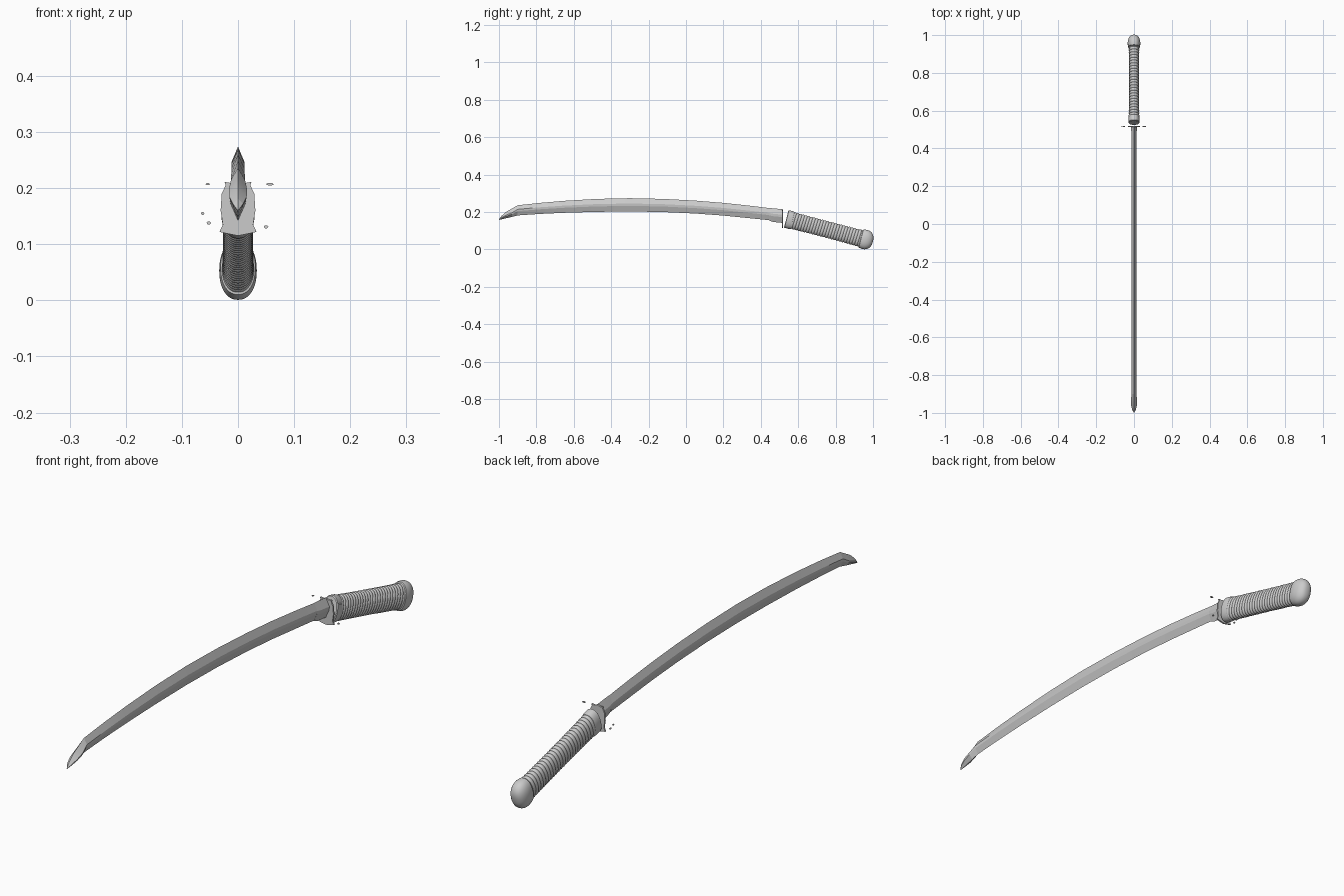
import bpy, bmesh, math
from mathutils import Vector

if "Cube" in bpy.data.objects:
    bpy.data.objects.remove(bpy.data.objects["Cube"])

TILT = math.radians(14.7)
AXIS = Vector((0, math.cos(TILT), -math.sin(TILT)))
UP = Vector((0, math.sin(TILT), math.cos(TILT)))
GRIP_START = Vector((0, 0.536, 0.1635))


def loft(name, rings, angle=30):
    """Skin a list of equal-length rings and cap both ends."""
    bm = bmesh.new()
    rows = [[bm.verts.new(p) for p in ring] for ring in rings]
    n = len(rows[0])
    for a, b in zip(rows, rows[1:]):
        for i in range(n):
            j = (i + 1) % n
            bm.faces.new((a[i], a[j], b[j], b[i]))
    bm.faces.new(rows[0])
    bm.faces.new(rows[-1])
    bmesh.ops.remove_doubles(bm, verts=bm.verts, dist=1e-5)
    bmesh.ops.recalc_face_normals(bm, faces=bm.faces)
    mesh = bpy.data.meshes.new(name)
    bm.to_mesh(mesh)
    bm.free()
    obj = bpy.data.objects.new(name, mesh)
    bpy.context.collection.objects.link(obj)
    bpy.ops.object.select_all(action='DESELECT')
    obj.select_set(True)
    bpy.context.view_layer.objects.active = obj
    bpy.ops.object.shade_smooth_by_angle(angle=math.radians(angle))
    return obj


def blade_ring(y, top, bottom, w, hi=0.6, lo=0.42):
    h = top - bottom
    return [Vector((x, y, bottom + h * t)) for x, t in
            ((0, 1), (w, hi), (w * 0.9, lo), (0, 0), (-w * 0.9, lo), (-w, hi))]


def oval(s, w, h, n=40, skew=0.0):
    """Oval section across the grip axis at distance s."""
    ring = []
    for i in range(n):
        a = 2 * math.pi * i / n
        c, d = math.cos(a), math.sin(a)
        ring.append(GRIP_START + AXIS * (s + skew * d)
                    + UP * (h * math.copysign(abs(d) ** 0.9, d))
                    + Vector((w * math.copysign(abs(c) ** 0.9, c), 0, 0)))
    return ring


# curved blade: y, spine height, edge height, half width
stations = [(-0.90, 0.236, 0.182, 0.0125), (-0.78, 0.249, 0.190, 0.012),
            (-0.65, 0.260, 0.196, 0.012), (-0.48, 0.270, 0.201, 0.012),
            (-0.30, 0.274, 0.203, 0.012), (-0.12, 0.270, 0.200, 0.012),
            (0.05, 0.261, 0.192, 0.012), (0.20, 0.249, 0.181, 0.012),
            (0.34, 0.234, 0.167, 0.012), (0.43, 0.223, 0.158, 0.012),
            (0.515, 0.211, 0.147, 0.012)]
tip = [blade_ring(-1.0, 0.162, 0.158, 0.0005),
       blade_ring(-0.985, 0.181, 0.161, 0.009, 0.55, 0.35),
       blade_ring(-0.96, 0.202, 0.167, 0.0155, 0.5, 0.3),
       blade_ring(-0.93, 0.219, 0.174, 0.0165, 0.5, 0.32)]
loft("blade", tip + [blade_ring(*s) for s in stations], 12)

# blade collar next to the guard
loft("blade_collar", [blade_ring(0.445, 0.221, 0.155, 0.012),
                      blade_ring(0.465, 0.220, 0.147, 0.014),
                      blade_ring(0.515, 0.215, 0.142, 0.015)], 12)

# thin remnant of the guard plate, with four ragged corners
outline = [(0, .213), (.012, .209), (.024, .211), (.022, .205), (.029, .19),
           (.031, .16), (.027, .135), (.033, .122), (.02, .119), (0, .115)]
outline += [(-x, z) for x, z in outline[-2:0:-1]]
loft("guard", [[Vector((x, y, z)) for x, z in outline] for y in (0.513, 0.519)])

# loose guard chips around the plate
chips = [(-.054, .207, .004, .002), (.057, .207, .007, .0025),
         (-.063, .155, .003, .003), (-.052, .138, .004, .003),
         (.05, .131, .004, .003)]
for k, (x, z, rx, rz) in enumerate(chips):
    loft("guard_chip_%d" % (k + 1), [
        [Vector((x + rx * math.cos(a * math.pi / 3), y,
                 z + rz * math.sin(a * math.pi / 3))) for a in range(6)]
        for y in (0.513, 0.518)])

# flared collar at the front of the grip
loft("grip_collar", [oval(s, w, h) for s, w, h in
                     ((0, .027, .045), (.003, .030, .0485), (.025, .030, .0485),
                      (.034, .028, .046), (.037, .025, .042))])

# cord-wrapped grip, one rounded ridge per turn
TURNS, STEPS = 26, 6
grip = []
for i in range(TURNS * STEPS + 1):
    t = i / (TURNS * STEPS)
    ridge = 0.0035 * abs(math.sin(math.pi * i / STEPS))
    swell = 0.0015 * (2 * t - 1) ** 2
    grip.append(oval(0.030 + 0.390 * t, 0.0235 + ridge + swell,
                     0.0415 + ridge + swell, skew=0.002))
loft("wrapped_grip", grip, 50)

# rounded pommel cap
cap = [oval(.412, .028, .046), oval(.414, .031, .050), oval(.425, .033, .052)]
for i in range(13):
    a = math.pi / 2 * i / 12.2
    r = math.cos(a) ** 0.8
    cap.append(oval(.435 + .044 * math.sin(a), .0335 * r, .0525 * r))
loft("pommel", cap, 40)
